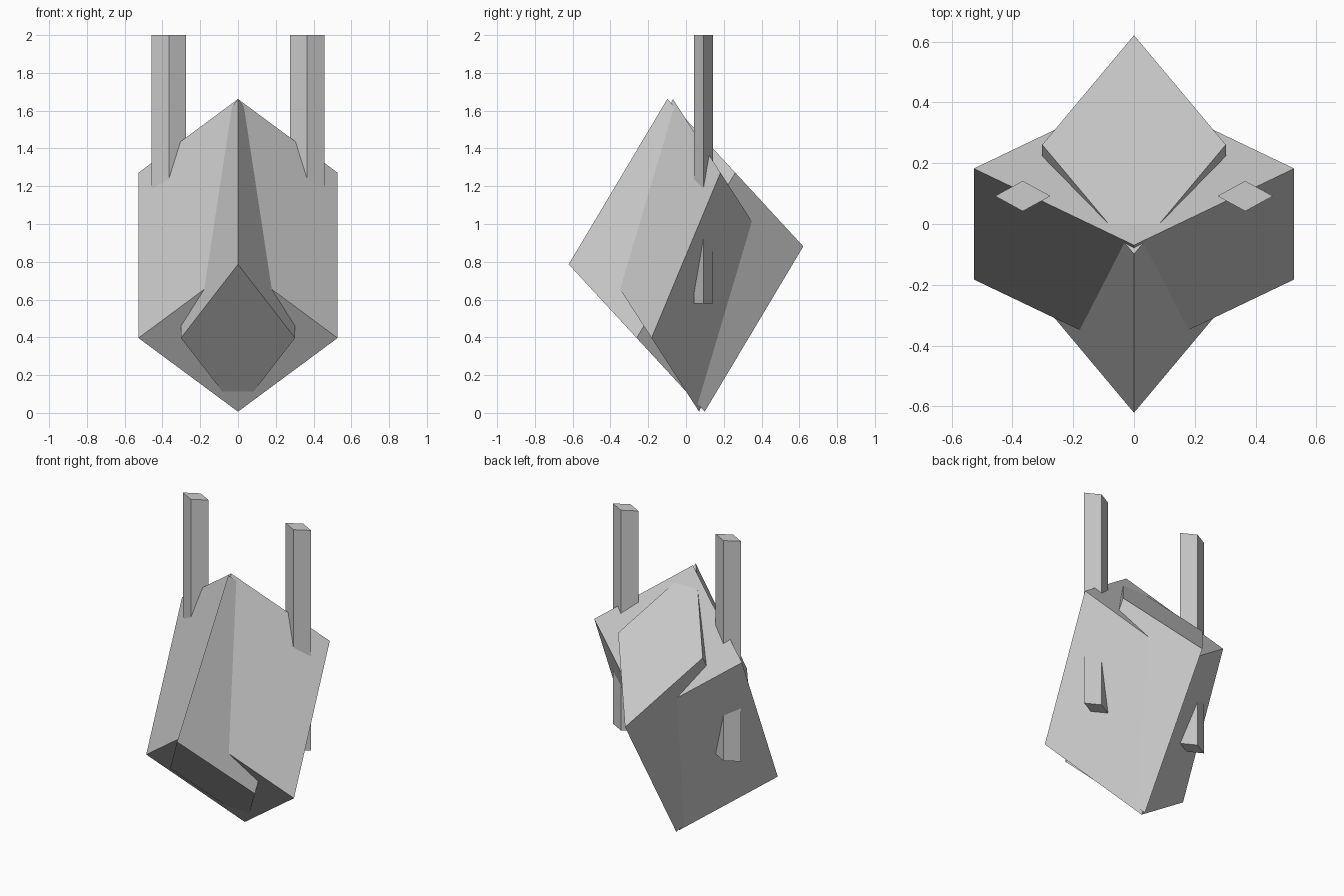
import bpy, bmesh
from mathutils import Vector, Matrix

if "Cube" in bpy.data.objects:
    bpy.data.objects.remove(bpy.data.objects["Cube"])


def skewed_block(name, centre, u, v, w):
    """Block whose half-edges are the vectors u, v and w."""
    bm = bmesh.new()
    bmesh.ops.create_cube(bm, size=2)
    m = Matrix((u, v, w)).transposed()
    for vert in bm.verts:
        vert.co = m @ vert.co + Vector(centre)
    bmesh.ops.recalc_face_normals(bm, faces=bm.faces)
    mesh = bpy.data.meshes.new(name)
    bm.to_mesh(mesh)
    bm.free()
    ob = bpy.data.objects.new(name, mesh)
    bpy.context.collection.objects.link(ob)
    return ob


def leaning_block(name, half_width, slope_y, lean_y):
    """Diamond-section block leaning backwards, centred on the model."""
    u = (half_width / 2, slope_y / 2, -0.195)
    v = (-half_width / 2, slope_y / 2, -0.195)
    return skewed_block(name, (0, 0, 0.834), u, v, (0, lean_y / 2, 0.4375))


# Two interpenetrating body blocks
leaning_block("wide_body_block", 0.527, 0.252, 0.365)
leaning_block("narrow_body_block", 0.302, 0.36, 0.522)

# Two upright posts with a diamond section
for side, label in ((-1, "left"), (1, "right")):
    skewed_block(label + "_post", (side * 0.366, 0.092, 1.29),
                 (0.0455, 0.025, 0), (-0.0455, 0.025, 0), (0, 0, 0.71))
